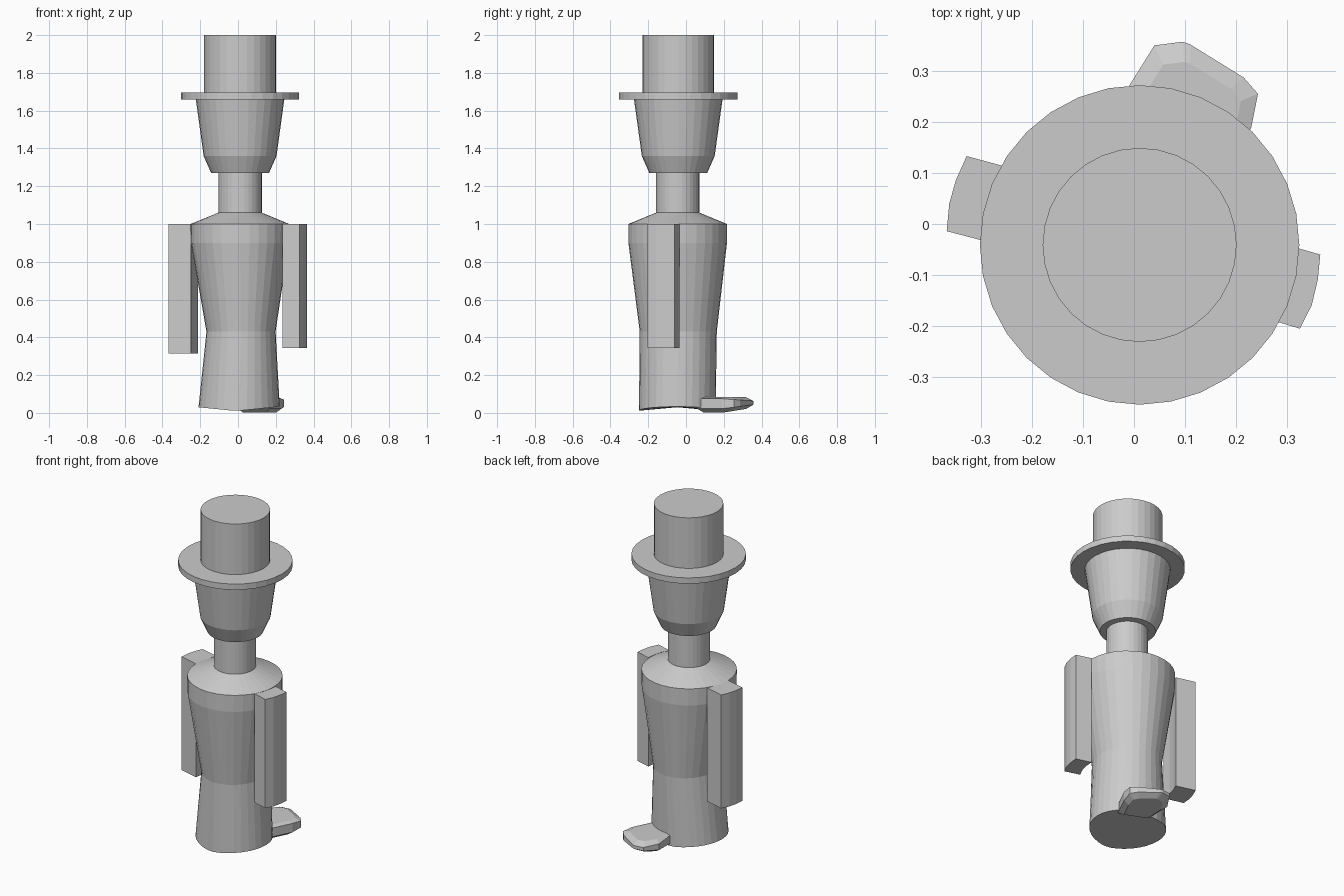
import bpy, bmesh, math

if "Cube" in bpy.data.objects:
    bpy.data.objects.remove(bpy.data.objects["Cube"])

SEG = 32


def loft(name, rings):
    """Skin a list of equal-length point rings (bottom to top) and cap the ends."""
    bm = bmesh.new()
    loops = [[bm.verts.new(p) for p in ring] for ring in rings]
    n = len(loops[0])
    for a, b in zip(loops, loops[1:]):
        for i in range(n):
            j = (i + 1) % n
            bm.faces.new((a[i], a[j], b[j], b[i]))
    bm.faces.new(loops[0][::-1])
    bm.faces.new(loops[-1])
    bmesh.ops.recalc_face_normals(bm, faces=bm.faces[:])
    mesh = bpy.data.meshes.new(name)
    bm.to_mesh(mesh)
    bm.free()
    obj = bpy.data.objects.new(name, mesh)
    bpy.context.collection.objects.link(obj)
    return obj


def oval(z, rx, ry=None, cx=0.011, cy=-0.041):
    ry = ry or rx
    return [(cx + rx * math.cos(2 * math.pi * i / SEG),
             cy + ry * math.sin(2 * math.pi * i / SEG), z) for i in range(SEG)]


def prism(name, outline, z0, z1):
    return loft(name, [[(x, y, z) for x, y in outline] for z in (z0, z1)])


# Hat, head and neck
loft("hat_crown", [oval(1.69, 0.19), oval(2.0, 0.19)])
loft("hat_brim", [oval(1.66, 0.313), oval(1.695, 0.313)])
loft("head", [oval(1.27, 0.153), oval(1.36, 0.193), oval(1.665, 0.235)])
loft("neck", [oval(1.05, 0.115, cy=-0.044), oval(1.28, 0.115, cy=-0.044)])

# Body, with the hem lifting slightly towards the sides
hem = [(x, y, 0.01 + 0.1 * abs(x + 0.01)) for x, y, z in oval(0, 0.215, 0.203, 0.006, -0.046)]
loft("body", [hem,
              oval(0.43, 0.183, 0.204, 0.016, -0.041),
              oval(0.9, 0.259, 0.261, 0.01, -0.044),
              oval(1.0, 0.261, 0.261, 0.01, -0.044),
              oval(1.06, 0.115, cy=-0.044)])

# Arms: curved slabs hanging from the shoulders
prism("left_arm", [(-0.367, -0.014), (-0.362, 0.04), (-0.349, 0.086), (-0.328, 0.133),
                   (-0.213, 0.102), (-0.23, 0.06), (-0.243, 0.012), (-0.249, -0.045)], 0.315, 1.0)
prism("right_arm", [(0.365, -0.06), (0.36, -0.11), (0.348, -0.16), (0.325, -0.205),
                    (0.235, -0.178), (0.257, -0.135), (0.27, -0.085), (0.275, -0.034)], 0.343, 1.0)

# Foot peeking out at the back: bevelled slab tapering to the toe
outline = [(-0.01, 0.27), (0.04, 0.35), (0.095, 0.357), (0.11, 0.352), (0.215, 0.287),
           (0.243, 0.255), (0.23, 0.19), (0.165, 0.06), (0.0, 0.13)]


def foot_ring(scale, z, slope):
    cx, cy = 0.11, 0.2
    return [(cx + (x - cx) * scale, cy + (y - cy) * scale,
             z + slope * max(0, y - 0.19)) for x, y in outline]


loft("foot", [foot_ring(0.75, 0.001, 0.12), foot_ring(1, 0.022, 0.13),
              foot_ring(1, 0.075, -0.07), foot_ring(0.75, 0.083, 0)])
